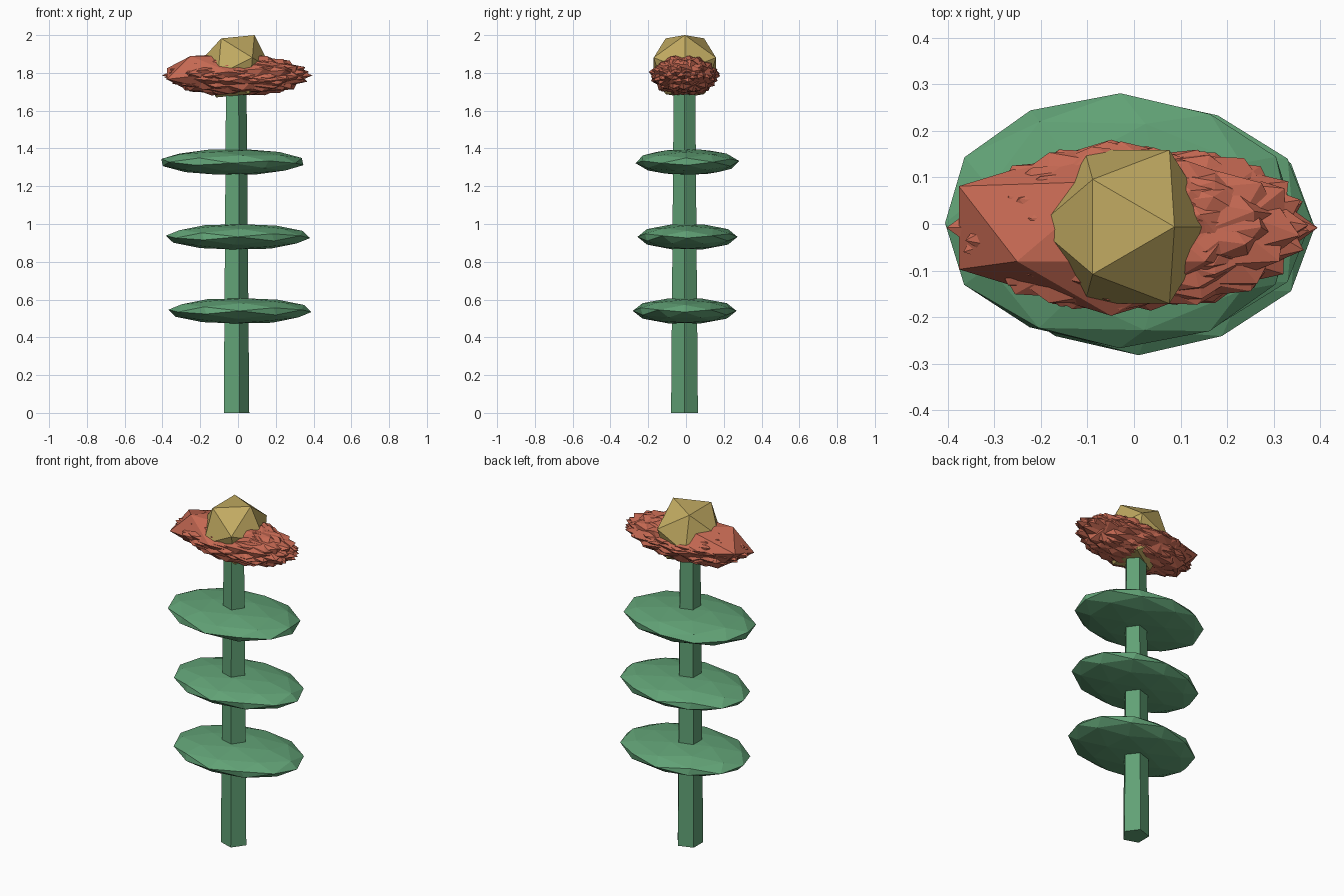
import bpy, bmesh, math, random
from mathutils import Matrix, Vector, Euler

if "Cube" in bpy.data.objects:
    bpy.data.objects.remove(bpy.data.objects["Cube"])

random.seed(4)
EDGE_UP = Matrix.Rotation(math.radians(31.717), 4, 'Y')  # icosphere with an edge on top


def material(name, rgb):
    m = bpy.data.materials.new(name)
    m.diffuse_color = (*rgb, 1)
    m.use_nodes = True
    m.node_tree.nodes["Principled BSDF"].inputs["Base Color"].default_value = m.diffuse_color
    return m


green = material("leaf_green", (0.12, 0.36, 0.18))
red = material("petal_red", (0.56, 0.14, 0.085))
gold = material("centre_gold", (0.53, 0.40, 0.12))


def finish(name, bm, mat):
    me = bpy.data.meshes.new(name)
    bm.to_mesh(me)
    bm.free()
    me.materials.append(mat)
    ob = bpy.data.objects.new(name, me)
    bpy.context.collection.objects.link(ob)
    return ob


def blob(bm, subdiv, spin, size, centre):
    """Faceted ball, spun first and then stretched, so its long axis stays on x."""
    m = Matrix.Translation(centre) @ Matrix.Diagonal((*size, 1)) @ spin
    bmesh.ops.create_icosphere(bm, subdivisions=subdiv, radius=1, matrix=m)


# Five-sided tapering stem, one corner towards +x
bm = bmesh.new()
bmesh.ops.create_cone(bm, cap_ends=True, segments=5, radius1=0.0746, radius2=0.06, depth=1.74,
                      matrix=Matrix.Translation((-0.015, -0.008, 0.87))
                      @ Matrix.Rotation(math.radians(-90), 4, 'Z'))
finish("stem", bm, green)

# Three flattened leaf tiers: turn, half sizes, centre
leaves = [(0, (0.38, 0.275, 0.07), (0.01, -0.007, 0.54)),
          (0, (0.383, 0.265, 0.07), (0, 0.008, 0.932)),
          (120, (0.387, 0.275, 0.07), (-0.03, 0.007, 1.328))]
for i, (turn, size, centre) in enumerate(leaves):
    bm = bmesh.new()
    blob(bm, 2, Matrix.Rotation(math.radians(turn), 4, 'Z') @ EDGE_UP, size, centre)
    finish(f"leaf_tier_{i + 1}", bm, green)

# Spiky petal mass: overlapping stretched icosahedra
bm = bmesh.new()
mid = Vector((-0.004, -0.008, 1.787))
blob(bm, 1, Matrix.Rotation(math.radians(90), 4, 'Y'), (0.399, 0.19, 0.105), mid)
blob(bm, 1, Matrix.Rotation(math.radians(90), 4, 'Z') @ EDGE_UP,
     (0.385, 0.19, 0.124), mid + Vector((-0.045, 0, 0.008)))
for i in range(11):
    spin = Euler((random.uniform(-0.25, 0.25), random.uniform(-0.25, 0.25), i * math.tau / 11))
    shift = Vector((random.uniform(-0.01, 0.01), random.uniform(-0.006, 0.006), 0))
    blob(bm, 1, spin.to_matrix().to_4x4() @ EDGE_UP, (0.385, 0.183, 0.114), mid + shift)
finish("petals", bm, red)

# Icosahedron flower centre
bm = bmesh.new()
blob(bm, 1, EDGE_UP, (0.194, 0.194, 0.194), (-0.015, -0.006, 1.835))
finish("flower_centre", bm, gold)
